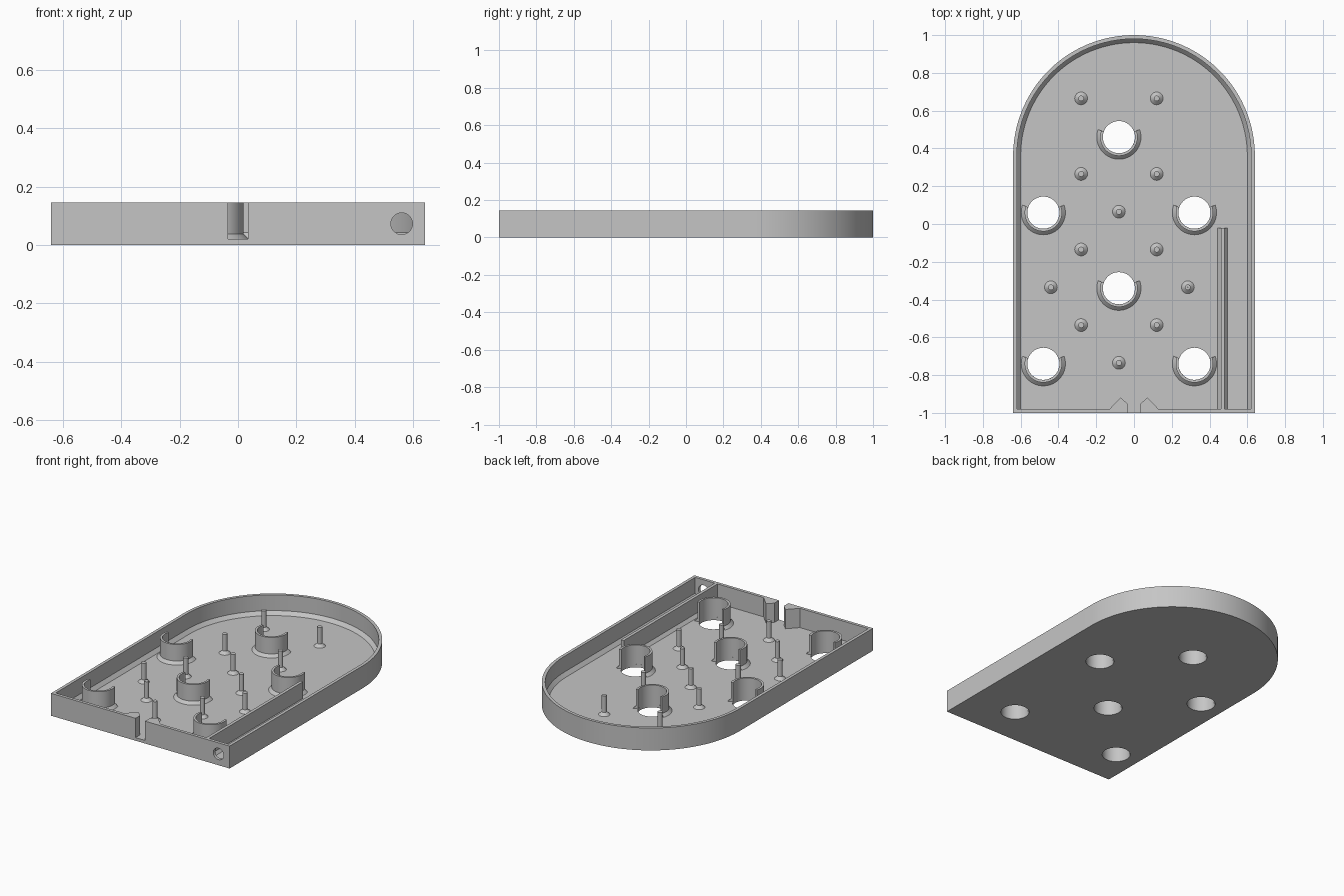
import bpy, bmesh
from math import sin, cos, pi, radians
from mathutils import Vector

cube = bpy.data.objects.get("Cube")
if cube:
    bpy.data.objects.remove(cube, do_unlink=True)

W, ARC_Y, FLOOR, TOP = 0.64, 0.36, 0.02, 0.145
THICK, FILLET = 0.02, 0.018

grey = bpy.data.materials.new("plain grey")
grey.use_nodes = True
grey.diffuse_color = (0.56, 0.56, 0.56, 1)
grey.node_tree.nodes["Principled BSDF"].inputs["Base Color"].default_value = grey.diffuse_color


def finish(name, bm):
    bmesh.ops.recalc_face_normals(bm, faces=bm.faces)
    mesh = bpy.data.meshes.new(name)
    bm.to_mesh(mesh)
    bm.free()
    obj = bpy.data.objects.new(name, mesh)
    bpy.context.collection.objects.link(obj)
    mesh.materials.append(grey)
    bpy.ops.object.select_all(action='DESELECT')
    obj.select_set(True)
    bpy.context.view_layer.objects.active = obj
    bpy.ops.object.shade_smooth_by_angle(angle=radians(30))
    return obj


def loft(name, sections, closed=False):
    """Skin a row of matching cross-sections, capping the ends when open."""
    bm = bmesh.new()
    rows = [[bm.verts.new(p) for p in s] for s in sections]
    n = len(rows[0])
    pairs = list(zip(rows, rows[1:])) + ([(rows[-1], rows[0])] if closed else [])
    for a, b in pairs:
        for i in range(n):
            j = (i + 1) % n
            bm.faces.new((a[i], a[j], b[j], b[i]))
    if not closed:
        bm.faces.new(rows[0])
        bm.faces.new(rows[-1])
    return finish(name, bm)


def plate(name, loops, depth):
    """Flat plate from an outline and its holes, thickened along depth."""
    bm = bmesh.new()
    depth = Vector(depth)
    walls = []
    for shift in (Vector(), depth):
        rings = [[bm.verts.new(Vector(p) + shift) for p in loop] for loop in loops]
        edges = [bm.edges.new((r[i - 1], r[i])) for r in rings for i in range(len(r))]
        bmesh.ops.triangle_fill(bm, edges=edges, use_beauty=True, normal=depth.normalized())
        walls.append(rings)
    for low, high in zip(*walls):
        for i in range(len(low)):
            bm.faces.new((low[i - 1], low[i], high[i], high[i - 1]))
    return finish(name, bm)


def circle(r, n=48):
    return [(r * cos(2 * pi * i / n), r * sin(2 * pi * i / n)) for i in range(n)]


def revolve(name, profile, centre, start=0, sweep=360, steps=48):
    full = sweep == 360
    angles = [radians(start + sweep * i / steps) for i in range(steps if full else steps + 1)]
    cx, cy = centre
    return loft(name, [[(cx + r * cos(a), cy + r * sin(a), z) for r, z in profile]
                       for a in angles], full)


# Bumper and pin layout
bumpers = [(-0.08, 0.46), (-0.48, 0.06), (0.32, 0.06),
           (-0.08, -0.34), (-0.48, -0.74), (0.32, -0.74)]
pins = [(x, y) for y in (0.665, 0.265, -0.135, -0.535) for x in (-0.28, 0.12)]
pins += [(-0.08, 0.065), (-0.08, -0.735), (-0.44, -0.335), (0.285, -0.335)]

# Floor with round holes
arc = [(W * cos(pi * i / 72), ARC_Y + W * sin(pi * i / 72)) for i in range(73)]
outline = [(-W, -1), (W, -1)] + arc
holes = [[(x + cx, y + cy, 0) for x, y in circle(0.085)] for cx, cy in bumpers]
plate("floor", [[(x, y, 0) for x, y in outline]] + holes, (0, 0, FLOOR))

# Side wall running around the arch, with a sloped foot inside
wall_profile = [(0, FLOOR), (0, TOP), (THICK, TOP),
                (THICK, FLOOR + 0.023), (THICK + 0.02, FLOOR)]
front_y = -1 + THICK
path = [(1, 0, front_y)] + [(cos(pi * i / 72), sin(pi * i / 72), ARC_Y) for i in range(73)]
path += [(-1, 0, front_y)]
loft("side_wall", [[((W - d) * c, y + (W - d) * s, z) for d, z in wall_profile]
                   for c, s, y in path])

# Front wall in two halves, with a gap between and a round launch hole
GAP = 0.034
for side, name in ((-1, "front_wall_right"), (1, "front_wall_left")):
    box = [(side * GAP, -1, FLOOR), (side * W, -1, FLOOR),
           (side * W, -1, TOP), (side * GAP, -1, TOP)]
    loops = [box]
    if side > 0:
        loops.append([(0.56 + x, -1, 0.073 + z) for x, z in circle(0.037)])
    plate(name, loops, (0, THICK, 0))

    # Wedge guide beside the gap
    wedge = [(GAP, front_y), (0.13, front_y), (0.07, -0.918), (GAP, -0.953)]
    plate("gap_guide_" + name[11:], [[(side * x, y, FLOOR) for x, y in wedge]],
          (0, 0, TOP - FLOOR))

# Lane divider with sloped feet
half = 0.01
divider = [(-half - FILLET, FLOOR), (-half, FLOOR + FILLET), (-half, TOP),
           (half, TOP), (half, FLOOR + FILLET), (half + FILLET * 0.8, FLOOR)]
loft("lane_divider", [[(0.47 + x, y, z) for x, z in divider] for y in (front_y, -0.02)])

# Open cups around the front of each hole
cup = [(0.085, FLOOR), (0.085, TOP), (0.099, TOP), (0.099, FLOOR + FILLET), (0.117, FLOOR)]
for i, c in enumerate(bumpers):
    revolve(f"cup_{i + 1}", cup, c, start=160, sweep=220)

# Pins with conical feet
pin = [(0.0005, FLOOR), (0.0005, TOP), (0.015, TOP), (0.015, FLOOR + FILLET), (0.034, FLOOR)]
for i, c in enumerate(pins):
    revolve(f"pin_{i + 1}", pin, c, steps=24)
